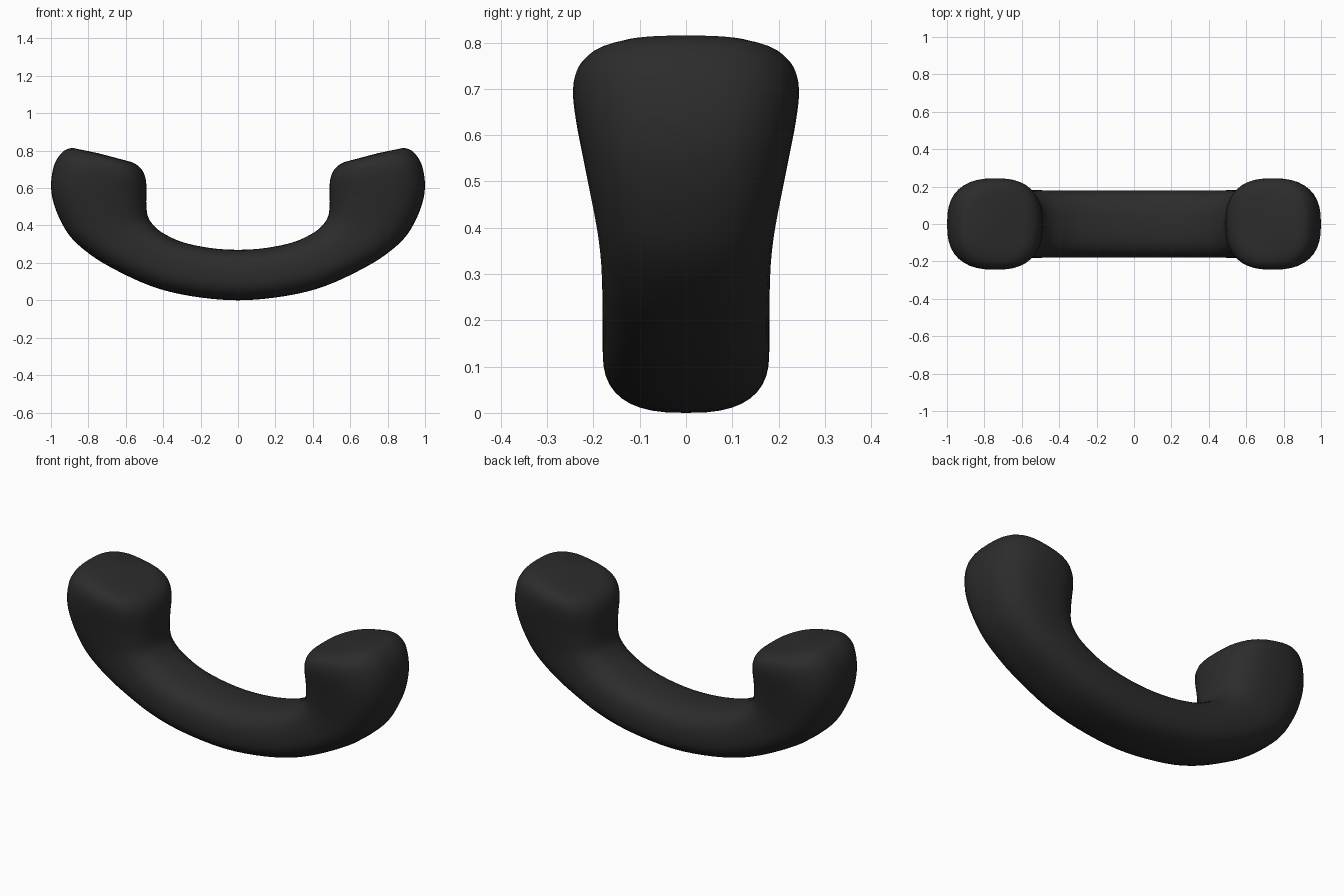
import bpy, bmesh, math
from mathutils import Vector

if "Cube" in bpy.data.objects:
    bpy.data.objects.remove(bpy.data.objects["Cube"])

# Stations on the right half: outer x, outer z, inner x, inner z, half width
STATIONS = [
    (0.26, 0.024, 0.15, 0.28, 0.18),
    (0.473, 0.079, 0.30, 0.312, 0.18),
    (0.687, 0.18, 0.405, 0.362, 0.181),
    (0.81, 0.26, 0.455, 0.405, 0.184),
    (0.90, 0.345, 0.482, 0.45, 0.192),
    (0.96, 0.45, 0.49, 0.51, 0.208),
    (0.993, 0.55, 0.49, 0.57, 0.224),
    (0.999, 0.635, 0.49, 0.62, 0.237),
    (0.985, 0.715, 0.498, 0.665, 0.244),
    (0.96, 0.767, 0.52, 0.706, 0.236),
    (0.925, 0.803, 0.56, 0.735, 0.205),
    (0.885, 0.815, 0.61, 0.75, 0.16),
]
SIDES = 40
STEPS = 4


def catmull(a, b, c, d, t):
    return [0.5 * (2 * q + (r - p) * t + (2 * p - 5 * q + 4 * r - s) * t * t
                   + (3 * q - p - 3 * r + s) * t ** 3)
            for p, q, r, s in zip(a, b, c, d)]


def flip(s):
    return (-s[0], s[1], -s[2], s[3], s[4])


def ring(bm, s):
    """Rounded-square section between the outer and inner profile points."""
    outer, inner = Vector((s[0], 0, s[1])), Vector((s[2], 0, s[3]))
    centre, arm = (outer + inner) / 2, (outer - inner) / 2
    power = 2 / 2.65
    verts = []
    for i in range(SIDES):
        a = 2 * math.pi * i / SIDES
        c, n = math.cos(a), math.sin(a)
        u = math.copysign(abs(c) ** power, c)
        v = math.copysign(abs(n) ** power, n)
        verts.append(bm.verts.new(centre + arm * u + Vector((0, s[4] * v, 0))))
    return verts


# Mirrored list of sections from the left end to the right end
full = [flip(s) for s in reversed(STATIONS)] + [(0, 0, 0, 0.27, 0.18)] + STATIONS
full = [full[0]] + full + [full[-1]]
sections = []
for k in range(1, len(full) - 2):
    for j in range(STEPS):
        sections.append(catmull(*full[k - 1:k + 3], j / STEPS))
sections.append(full[-1])

# Handset body: loft through all sections
bm = bmesh.new()
rings = [ring(bm, s) for s in sections]
for a, b in zip(rings, rings[1:]):
    for i in range(SIDES):
        j = (i + 1) % SIDES
        bm.faces.new((a[i], a[j], b[j], b[i]))

# Nearly flat end faces, closed with a fan
for edge in (rings[0], rings[-1]):
    mid = sum((v.co for v in edge), Vector()) / SIDES
    hub = bm.verts.new(mid + Vector((0, 0, 0.004)))
    for i in range(SIDES):
        bm.faces.new((edge[i], edge[(i + 1) % SIDES], hub))
bmesh.ops.recalc_face_normals(bm, faces=bm.faces)

mesh = bpy.data.meshes.new("handset")
bm.to_mesh(mesh)
bm.free()
for p in mesh.polygons:
    p.use_smooth = True

black = bpy.data.materials.new("soft black")
black.diffuse_color = (0.025, 0.025, 0.025, 1)
black.use_nodes = True
black.node_tree.nodes["Principled BSDF"].inputs["Base Color"].default_value = black.diffuse_color
mesh.materials.append(black)
handset = bpy.data.objects.new("handset", mesh)
bpy.context.collection.objects.link(handset)
